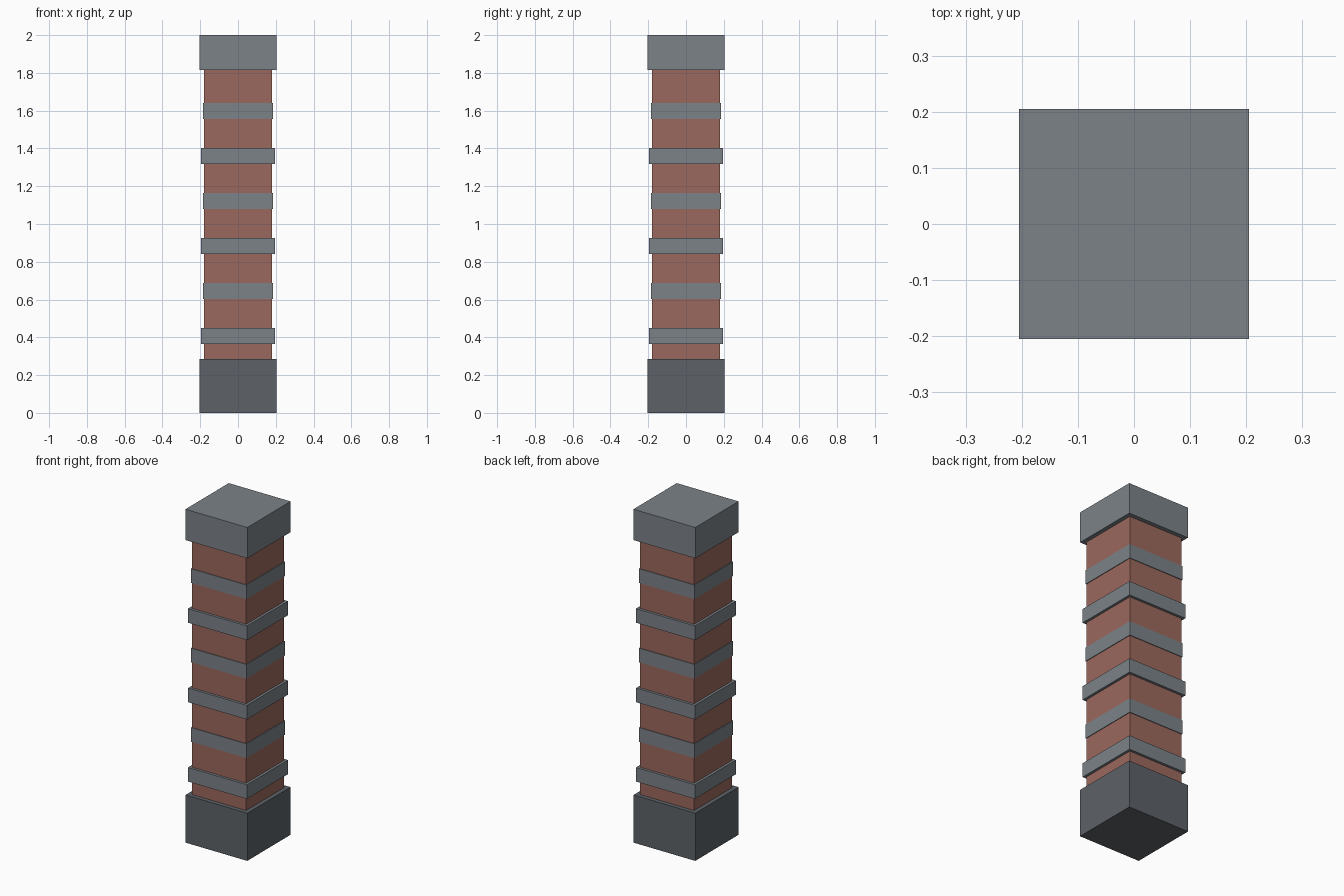
import bpy

if "Cube" in bpy.data.objects:
    bpy.data.objects.remove(bpy.data.objects["Cube"])


def material(name, rgb):
    m = bpy.data.materials.new(name)
    m.diffuse_color = (*rgb, 1)
    m.use_nodes = True
    m.node_tree.nodes["Principled BSDF"].inputs["Base Color"].default_value = m.diffuse_color
    return m


stone = material("stone", (0.20, 0.225, 0.25))
dark_stone = material("dark_stone", (0.11, 0.123, 0.14))
brick = material("brick", (0.33, 0.14, 0.11))


def block(name, half, z0, z1, mat):
    """Square block of given half width between two heights."""
    bpy.ops.mesh.primitive_cube_add(size=1, location=(0, 0, (z0 + z1) / 2))
    ob = bpy.context.object
    ob.name = name
    ob.scale = (2 * half, 2 * half, z1 - z0)
    bpy.ops.object.transform_apply(location=False, rotation=False, scale=True)
    ob.data.materials.append(mat)
    return ob


# Plinth, brick shaft and cap
block("base", 0.205, 0, 0.286, dark_stone)
block("shaft", 0.18, 0.286, 1.815, brick)
block("cap", 0.205, 1.815, 2.0, stone)

# Stone bands, alternating wide and narrow
for i in range(6):
    z = 0.365 + i * 0.2382
    block(f"band_{i + 1}", 0.184 if i % 2 else 0.195, z, z + 0.085, stone)
